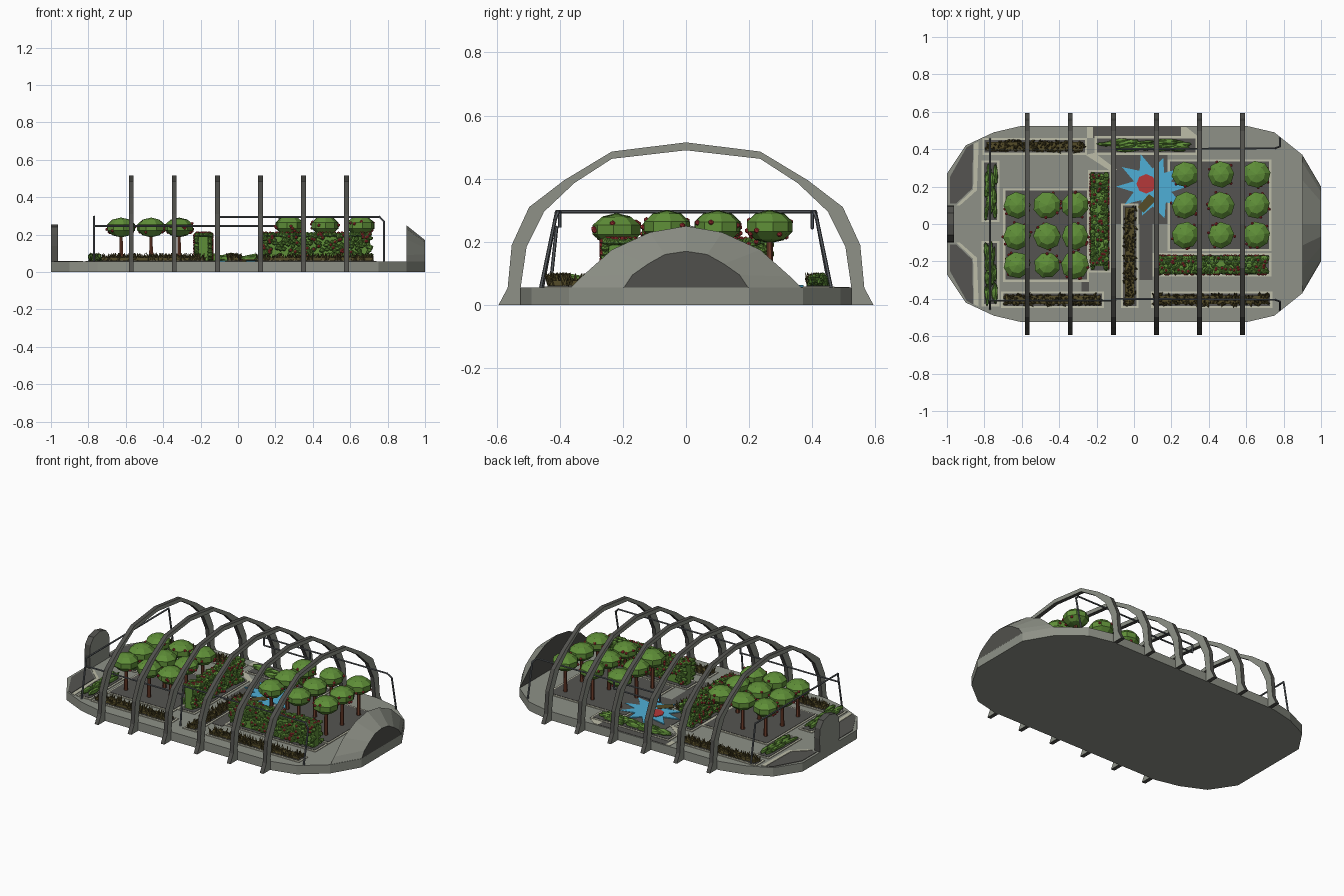
import bpy, bmesh, math, random
from mathutils import Matrix, Vector

if "Cube" in bpy.data.objects:
    bpy.data.objects.remove(bpy.data.objects["Cube"])
random.seed(4)
U = random.uniform


def lin(h):
    f = lambda v: v / 12.92 if v <= 0.04045 else ((v + 0.055) / 1.055) ** 2.4
    return [f(int(h[i:i + 2], 16) / 255) for i in (0, 2, 4)] + [1]


MATS = {}
for n, h in dict(concrete="8E9187", dark_metal="50504C", soil="555451", border="BDBDA9",
                 leaf="5F8F38", red="B5383A", water_blue="4FAFD6", bark="6E3C2A",
                 dry_olive="554C28", pipe="62676B").items():
    MATS[n] = bpy.data.materials.new(n)
    MATS[n].diffuse_color = lin(h)


def finish(bm, name, *mats):
    bmesh.ops.recalc_face_normals(bm, faces=bm.faces)
    me = bpy.data.meshes.new(name)
    bm.to_mesh(me)
    bm.free()
    for m in mats:
        me.materials.append(MATS[m])
    ob = bpy.data.objects.new(name, me)
    bpy.context.collection.objects.link(ob)
    return ob


def loft(bm, a, b):
    """Join two matching loops of points and cap both; returns (cap_a, cap_b)."""
    va, vb = [bm.verts.new(p) for p in a], [bm.verts.new(p) for p in b]
    n = len(va)
    for i in range(n):
        bm.faces.new((va[i], va[(i + 1) % n], vb[(i + 1) % n], vb[i]))
    return bm.faces.new(va), bm.faces.new(vb)


def plate(bm, pts, z0, z1):
    return loft(bm, [(x, y, z0) for x, y in pts], [(x, y, z1) for x, y in pts])


def rect(x0, x1, y0, y1):
    return [(x0, y0), (x1, y0), (x1, y1), (x0, y1)]


def blob(bm, c, s, seg=0, rings=5, rot=None):
    m = Matrix.Translation(c) @ (rot or Matrix()) @ Matrix.Diagonal((*s, 1))
    if seg:
        bmesh.ops.create_uvsphere(bm, u_segments=seg, v_segments=rings, radius=1, matrix=m)
    else:
        bmesh.ops.create_icosphere(bm, subdivisions=1, radius=1, matrix=m)


def rod(bm, p, q, r0, r1=None, seg=6):
    p, q = Vector(p), Vector(q)
    d = q - p
    m = Matrix.Translation((p + q) / 2) @ d.to_track_quat('Z', 'Y').to_matrix().to_4x4()
    bmesh.ops.create_cone(bm, cap_ends=True, segments=seg, radius1=r0,
                          radius2=r0 if r1 is None else r1, depth=d.length, matrix=m)


def mirrored(half):
    """Half profile running from the side to the centre line -> whole profile."""
    return half + [(-a, b) for a, b in reversed(half) if a > 0]


TOP = 0.055
# Base slab
half = [(-1, .27), (-.9, .42), (-.75, .49), (-.6, .525), (.6, .525), (.75, .49), (.9, .37), (1, .2)]
bm = bmesh.new()
plate(bm, half + [(x, -y) for x, y in reversed(half)], 0, TOP)
finish(bm, "base_slab", "concrete")

# Six roof arches: grey sides, dark rims
outer = mirrored([(.594, 0), (.565, .054), (.552, .19), (.497, .31), (.386, .395), (.235, .486), (0, .515)])
inner = mirrored([(.524, 0), (.524, .054), (.505, .184), (.45, .295), (.354, .386), (.235, .463), (0, .49)])
for k in range(6):
    x, w = -.57 + .23 * k, .0125
    bm = bmesh.new()
    rows = [[bm.verts.new((x + s, y, z)) for y, z in prof]
            for s, prof in ((-w, outer), (w, outer), (w, inner), (-w, inner))]
    for j in range(4):
        a, b = rows[j], rows[(j + 1) % 4]
        for i in range(len(a) - 1):
            f = bm.faces.new((a[i], a[i + 1], b[i + 1], b[i]))
            f.material_index = 1 if j % 2 else 0
    for e in (0, -1):
        bm.faces.new([r[e] for r in rows])
    finish(bm, f"roof_arch_{k + 1}", "dark_metal", "concrete")

# Entrance hood at the right end with a dark opening
big = mirrored([(.37, .05), (.33, .09), (.235, .175), (.115, .23), (0, .25)])
small = mirrored([(.2, .05), (.17, .095), (.12, .13), (.067, .16), (0, .17)])
bm = bmesh.new()
caps = loft(bm, [(.9, y, z) for y, z in big], [(1, y, z) for y, z in small])
caps[1].material_index = 1
r = bmesh.ops.inset_individual(bm, faces=[caps[0]], thickness=.05)
caps[0].material_index = 1
finish(bm, "entrance_hood", "concrete", "dark_metal")

# Rounded end plate at the left end, dark rim
disc = mirrored([(.095, .05), (.1, .14), (.093, .2), (.06, .24), (0, .255)])
bm = bmesh.new()
loft(bm, [(-1, y, z) for y, z in disc], [(-.963, y, z) for y, z in disc])
bm.normal_update()
for f in bm.faces:
    f.material_index = 0 if abs(f.normal.x) > .5 else 1
finish(bm, "end_plate", "concrete", "dark_metal")

# Planting beds: pale border with soil inside
beds = [(-.7, -.24, -.31, .19), (.18, .735, -.145, .345), (-.245, -.12, -.26, .29), (.1, .735, -.28, -.155),
        (-.81, -.25, .37, .46), (-.71, -.16, -.45, -.36), (-.07, .025, -.45, .11), (.09, .74, -.45, -.36),
        (-.21, .34, .37, .47), (-.815, -.72, .01, .34), (-.815, -.72, -.44, -.09)]
bb, bs = bmesh.new(), bmesh.new()
for x0, x1, y0, y1 in beds:
    plate(bb, rect(x0, x1, y0, y1), TOP - .005, .059)
    g = .012
    plate(bs, rect(x0 + g, x1 - g, y0 + g, y1 - g), TOP - .005, .061)
# Dark corner patches at the left end with pale kerbs, plus other dark floor areas
patch = [(-.985, .11), (-.985, .25), (-.895, .41), (-.86, .43), (-.865, .19), (-.95, .11)]
kerb = [(-.95, .1), (-.86, .185), (-.855, .43), (-.83, .44), (-.84, .18), (-.93, .1)]
for s in (1, -1):
    plate(bs, [(x, s * y) for x, y in patch], TOP - .005, .058)
    plate(bb, [(x, s * y) for x, y in kerb], TOP - .005, .058)
for a in ((-.22, .25, .46, .518), (-.1, .18, .0, .37), (-.28, -.24, -.36, -.1), (.03, .1, -.3, 0)):
    plate(bs, rect(*a), TOP - .005, .057)
plate(bb, [(-.25, .46), (-.22, .46), (-.22, .518), (-.25, .518)], TOP - .005, .057)
plate(bb, [(.25, .47), (.34, .36), (.34, .47), (.28, .518), (.25, .518)], TOP - .005, .057)
plate(bb, [(-.26, .37), (-.12, .28), (-.09, .29), (-.21, .38)], TOP - .005, .057)
finish(bb, "bed_borders", "border")
finish(bs, "bed_soil", "soil")

# Blue splash pool with a red centre
star = []
for i in range(20):
    a = math.tau * i / 20
    q = U(.9, 1.05) if i % 2 == 0 else U(.5, .62)
    star.append((.1 + .2 * q * math.cos(a), .2 + .175 * q * math.sin(a)))
bm = bmesh.new()
plate(bm, star, TOP, .0625)
finish(bm, "splash_pool", "water_blue")
bm = bmesh.new()
plate(bm, [(.065 + .052 * math.cos(a * math.pi / 4), .215 + .052 * math.sin(a * math.pi / 4))
           for a in range(8)], TOP, .066)
finish(bm, "pool_centre", "red")
bm = bmesh.new()
plate(bm, [(.02, .09), (.05, .06), (.12, .13), (.08, .16)], TOP, .064)
finish(bm, "pool_plant", "dry_olive")

# Orchard trees
trunks, crowns, fruit = bmesh.new(), bmesh.new(), bmesh.new()
spots = [(x, y, .238) for x in (-.625, -.465, -.315) for y in (.1, -.065, -.22)]
spots += [(x, y, .248) for x in (.275, .465, .655) for y in (.265, .1, -.06)]
for x, y, z in spots:
    rod(trunks, (x, y, .05), (x, y, z), .012, .009)
    rx, ry, rz = U(.072, .082), U(.072, .08), U(.048, .053)
    blob(crowns, (x, y, z), (rx, ry, rz), 8, 5, Matrix.Rotation(U(0, 1), 4, 'Z'))
    for i in range(6):
        a, e = U(0, math.tau), U(-.7, .5)
        blob(fruit, (x + .96 * rx * math.cos(a) * math.cos(e), y + .96 * ry * math.sin(a) * math.cos(e),
                     z + .96 * rz * math.sin(e)), (.009,) * 3)
finish(trunks, "tree_trunks", "bark")
finish(crowns, "tree_crowns", "leaf")
finish(fruit, "tree_fruit", "red")

# Tall berry hedges
leaves, core, berries = bmesh.new(), bmesh.new(), bmesh.new()
for x0, x1, y0, y1 in ((-.235, -.135, -.25, .28), (.11, .725, -.27, -.168)):
    plate(core, rect(x0 + .025, x1 - .025, y0 + .025, y1 - .025), TOP, .19)
    n = int(max(x1 - x0, y1 - y0) * 900)
    for i in range(n):
        p = [U(x0 + .014, x1 - .014), U(y0 + .014, y1 - .014), U(.07, .203)]
        side = random.random()
        if side < .75:                       # push most leaves on to the long faces
            k = 0 if x1 - x0 < y1 - y0 else 1
            lo, hi = ((x0, x1), (y0, y1))[k]
            p[k] = random.choice((lo + .014, hi - .014))
        else:
            p[2] = .2
        blob(leaves, p, (U(.011, .018), U(.011, .018), U(.01, .015)))
        if i % 4 == 0:
            c = ((x0 + x1) / 2, (y0 + y1) / 2)
            if side < .75:
                p[k] += math.copysign(.011, p[k] - c[k])
            else:
                p[2] += .009
            blob(berries, p, (.0085,) * 3)
finish(core, "hedge_core", "leaf")
finish(leaves, "hedge_leaves", "leaf")
finish(berries, "hedge_berries", "red")

# Low dry shrub rows made of spiky tufts
bm, base = bmesh.new(), bmesh.new()
for x0, x1, y0, y1 in ((-.8, -.26, .38, .45), (-.7, -.17, -.44, -.37), (-.06, .015, -.44, .1), (.1, .73, -.44, -.37)):
    L = max(x1 - x0, y1 - y0)
    plate(base, rect(x0 + .012, x1 - .012, y0 + .012, y1 - .012), TOP, .077)
    for i in range(int(L * 420)):
        p = Vector((U(x0 + .01, x1 - .01), U(y0 + .01, y1 - .01), .058))
        rod(bm, p, p + Vector((U(-.02, .02), U(-.02, .02), U(.022, .045))), .009, .001, 4)
finish(bm, "dry_shrub_blades", "dry_olive")
finish(base, "dry_shrub_base", "dry_olive")

# Low green bush rows
bm = bmesh.new()
for x0, x1, y0, y1 in ((-.2, .33, .385, .455), (-.8, -.73, .02, .33), (-.8, -.73, -.43, -.1)):
    along = x1 - x0 > y1 - y0
    for i in range(int(max(x1 - x0, y1 - y0) * 75)):
        s = (U(.04, .07), U(.009, .016), U(.012, .02))
        m = .045
        cx, cy = (U(x0 + m, x1 - m), U(y0 + .01, y1 - .01)) if along else (U(x0 + .01, x1 - .01), U(y0 + m, y1 - m))
        rot = Matrix.Rotation(U(-.12, .12) + (0 if along else math.pi / 2), 4, 'Z')
        blob(bm, (cx, cy, U(.066, .085)), s, 0, 5, rot)
finish(bm, "green_bushes", "leaf")

# Watering pipes over the beds
bm = bmesh.new()
runs = [[(-.77, -.455, .055), (-.77, -.41, .295), (-.77, .41, .295), (-.77, .455, .055)],
        [(-.77, -.41, .245), (-.1, -.41, .245), (-.1, -.43, .055)]]
for s in (1, -1):
    runs.append([(-.1, s * .4, .245), (-.1, s * .4, .295), (.755, s * .405, .295),
                 (.78, s * .415, .27), (.78, s * .46, .055)])
runs.append([(-.1, .4, .245), (.22, .4, .245), (.22, .4, .295)])
for run in runs:
    for p, q in zip(run, run[1:]):
        rod(bm, p, q, .0055)
    for p in run[1:-1]:
        blob(bm, p, (.0065,) * 3)
finish(bm, "watering_pipes", "pipe")

for m in bpy.data.materials:
    if m.users and not m.is_grease_pencil:
        m.use_nodes = True
        m.node_tree.nodes["Principled BSDF"].inputs["Base Color"].default_value = m.diffuse_color
